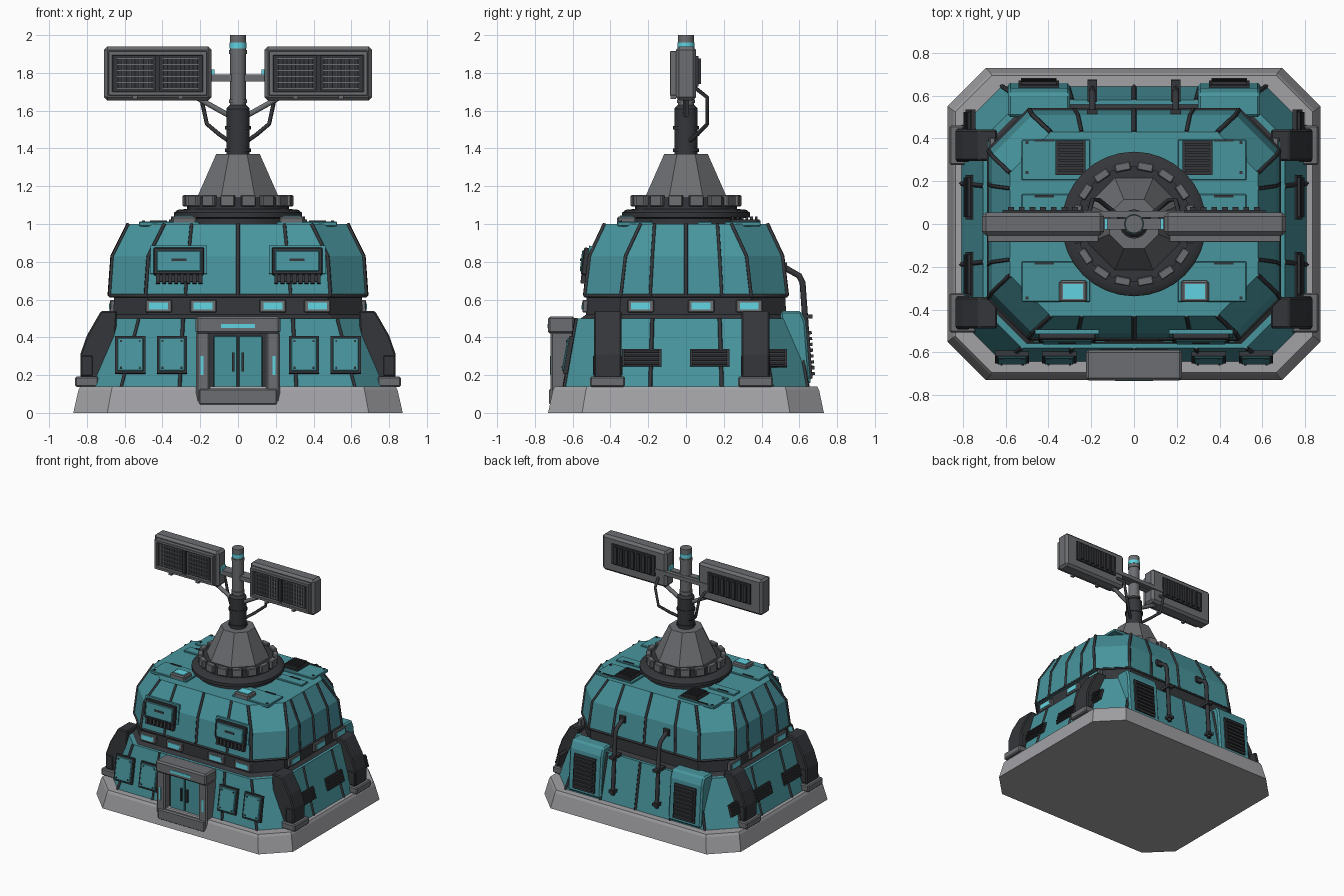
import bpy, bmesh
from math import pi, sin, cos, atan2, radians
from mathutils import Matrix, Vector

if "Cube" in bpy.data.objects:
    bpy.data.objects.remove(bpy.data.objects["Cube"])

def material(name, rgb):
    m = bpy.data.materials.new(name)
    m.diffuse_color = (*rgb, 1)
    m.use_nodes = True
    m.node_tree.nodes["Principled BSDF"].inputs["Base Color"].default_value = m.diffuse_color
    return m

TEAL = material("teal_paint", (0.065, 0.30, 0.34))
DARK = material("dark_metal", (0.035, 0.037, 0.042))
MID = material("mid_grey", (0.15, 0.155, 0.165))
PALE = material("pale_grey", (0.36, 0.36, 0.38))
GLOW = material("cyan_light", (0.12, 0.65, 0.75))
I = Matrix.Identity(4)
T = Matrix.Translation

def add(name, bm, mat, M=I, bevel=0, smooth=False):
    bmesh.ops.recalc_face_normals(bm, faces=bm.faces)
    me = bpy.data.meshes.new(name)
    bm.to_mesh(me)
    bm.free()
    me.materials.append(mat)
    if smooth:
        me.shade_smooth()
        me.set_sharp_from_angle(angle=radians(35))
    ob = bpy.data.objects.new(name, me)
    bpy.context.collection.objects.link(ob)
    ob.matrix_world = M
    if bevel:
        b = ob.modifiers.new("bevel", 'BEVEL')
        b.width, b.segments = bevel, 1
    return ob

def boxes(name, parts, mat, M=I, bevel=0):
    """One object from several (centre, size) boxes."""
    bm = bmesh.new()
    for c, s in parts:
        bmesh.ops.create_cube(bm, size=1, matrix=T(c) @ Matrix.Diagonal((*s, 1)))
    return add(name, bm, mat, M, bevel)

def loft(name, rings, mat, M=I, bevel=0, smooth=False):
    bm = bmesh.new()
    rows = [[bm.verts.new(p) for p in r] for r in rings]
    n = len(rows[0])
    for a, b in zip(rows, rows[1:]):
        for i in range(n):
            bm.faces.new((a[i], a[(i + 1) % n], b[(i + 1) % n], b[i]))
    bm.faces.new(rows[0])
    bm.faces.new(rows[-1])
    return add(name, bm, mat, M, bevel, smooth)

def octo(hx, hy, c, z):
    q = [(hx - c, -hy), (hx, -hy + c), (hx, hy - c), (hx - c, hy)]
    return [Vector((x, y, z)) for x, y in q + [(-x, -y) for x, y in q]]

def lathe(name, prof, mat, n=32, off=0.0):
    rings = [[(r * cos(off + 2 * pi * i / n), r * sin(off + 2 * pi * i / n), z) for i in range(n)] for r, z in prof]
    return loft(name, rings, mat, smooth=n > 8)

def tube(name, paths, r, mat, res=1):
    cu = bpy.data.curves.new(name, 'CURVE')
    cu.dimensions, cu.bevel_depth, cu.bevel_resolution, cu.use_fill_caps = '3D', r, res, True
    for pts in paths:
        sp = cu.splines.new('POLY')
        sp.points.add(len(pts) - 1)
        for p, v in zip(sp.points, pts):
            p.co = (*v, 1)
    tmp = bpy.data.objects.new(name + "_path", cu)
    bpy.context.collection.objects.link(tmp)
    me = bpy.data.meshes.new_from_object(tmp.evaluated_get(bpy.context.evaluated_depsgraph_get()))
    bpy.data.objects.remove(tmp)
    me.materials.clear()
    me.materials.append(mat)
    me.name = name
    bpy.context.collection.objects.link(bpy.data.objects.new(name, me))

# Hull tiers as (half x, half y, chamfer, z)
LOWER = [(0.81, 0.645, 0.19, 0.13), (0.705, 0.58, 0.18, 0.50)]
BAND = [(0.69, 0.565, 0.18, 0.495), (0.66, 0.53, 0.18, 0.52), (0.655, 0.525, 0.18, 0.64)]
UPPER = [(0.68, 0.535, 0.19, 0.62), (0.665, 0.51, 0.19, 0.83), (0.58, 0.43, 0.19, 1.0)]
SIDES = {"front": 0, "right": pi / 2, "back": pi, "left": -pi / 2}

def frame(side, tier, u, z):
    """Matrix on a hull wall: local -y points outward, z runs up the slope."""
    k = 1 if side in ("front", "back") else 0
    a, b = tier[0], tier[1]
    d = a[k] + (b[k] - a[k]) * (z - a[3]) / (b[3] - a[3])
    return Matrix.Rotation(SIDES[side], 4, 'Z') @ T((u, -d, z)) @ Matrix.Rotation(-atan2(a[k] - b[k], b[3] - a[3]), 4, 'X')

def louvre(name, M, w, h, n, upright=False):
    t = 0.012
    boxes(name + "_frame", [((0, 0, 0), (w, 0.02, h))], DARK, M)
    parts = []
    for i in range(n):
        f = (i + 0.5) / n - 0.5
        parts.append(((f * w * .92, -.014, 0), (w * .5 / n, .02, h - 2 * t)) if upright
                     else ((0, -.014, f * h * .92), (w - 2 * t, .02, h * .5 / n)))
    boxes(name + "_slats", parts, DARK, M)

# Foundation and hull
loft("foundation", [octo(.872, .73, .18, 0), octo(.845, .705, .175, .12), octo(.835, .695, .17, .14)], PALE)
loft("lower_hull", [octo(*r) for r in LOWER], TEAL)
loft("window_band", [octo(*r) for r in BAND], DARK)
loft("upper_hull", [octo(*r) for r in UPPER], TEAL)

# Dark seams on walls and corner edges
for nm, tier, us in (("lower", LOWER, ((-.31, 0, .31), (-.19, .19))), ("upper", UPPER, ((-.28, 0, .28), (-.19, 0, .19)))):
    rings = [octo(*r) for r in tier]
    paths = [[r[i] for r in rings] for i in range(8)]
    for s, ang in SIDES.items():
        k = 1 if s in ("front", "back") else 0
        R = Matrix.Rotation(ang, 4, 'Z')
        paths += [[R @ Vector((u * (1 - .06 * j), -r[k], r[3])) for j, r in enumerate(tier)] for u in us[1 - k]]
    tube(nm + "_seams", paths, 0.011, DARK, 0)
    tube(nm + "_rim", [rings[0] + rings[0][:1]], 0.009, DARK, 0)

# Windows in the band
for side, us in (("front", (-.42, -.185, .185, .42)), ("right", (-.24, .08, .335)), ("left", (-.335, -.08, .24))):
    for u in us:
        M = frame(side, BAND[1:], u, .565)
        boxes("window_frame", [((0, -.005, 0), (.14, .03, .066))], MID, M, .005)
        boxes("window_glass", [((0, -.012, 0), (.10, .024, .036))], GLOW, M)

# Front access panels
for s in (-1, 1):
    for u in (.35, .57):
        M = frame("front", LOWER, s * u, .305)
        boxes("access_panel_rim", [((0, -.008, 0), (.16, .025, .20))], DARK, M)
        boxes("access_panel", [((0, -.014, 0), (.138, .03, .178))], TEAL, M, .005)
        boxes("panel_bolts", [((x, -.03, z), (.01, .008, .01)) for x in (-.05, .05) for z in (-.07, .07)], DARK, M)
    # Upper front hatch with fins beneath
    M = frame("front", UPPER, s * .313, .80)
    boxes("hatch_back", [((-s * -.0, 0, .01), (.30, .02, .15))], TEAL, M)
    boxes("hatch_rim", [((0, -.015, 0), (.268, .04, .145))], DARK, M, .006)
    boxes("hatch_cover", [((0, -.022, 0), (.235, .042, .112))], TEAL, M, .005)
    boxes("hatch_slot", [((0, -.044, .005), (.08, .008, .014))], DARK, M)
    boxes("hatch_fins", [((-.11 + .032 * i, -.012, -.093), (.02, .04, .05)) for i in range(8)] + [((0, -.005, -.09), (.24, .02, .035))], DARK, M)

# Entrance
boxes("door_backing", [((0, -.61, .26), (.32, .10, .40))], DARK)
boxes("door_pillars", [((s * .185, -.655, .24), (.075, .125, .38)) for s in (-1, 1)], MID, bevel=.01)
boxes("door_sill", [((0, -.675, .085), (.42, .10, .09))], MID, bevel=.01)
boxes("door_hood", [((0, -.66, .465), (.45, .142, .092))], MID, bevel=.012)
boxes("door_leaves", [((s * .067, -.66, .27), (.125, .03, .275)) for s in (-1, 1)], TEAL, bevel=.004)
boxes("door_handles", [((s * .025, -.68, .27), (.012, .02, .10)) for s in (-1, 1)], DARK)
boxes("door_lights", [((s * .19, -.717, .25), (.016, .008, .10)) for s in (-1, 1)] + [((0, -.73, .46), (.18, .008, .022))], GLOW)

# Side vents and buttresses
for side, s in (("right", 1), ("left", -1)):
    for y in (-.235, .125, .43):
        louvre("side_vent", frame(side, LOWER, s * y, .29), .21, .095, 4)
    for y in (-.415, .368):
        prof = [(.66, .17), (.835, .17), (.835, .31), (.80, .41), (.725, .54), (.64, .54)]
        loft("buttress", [[(s * x, y + d, z) for x, z in prof] for d in (-.073, .073)], DARK, bevel=.008)
        boxes("buttress_foot", [((s * .80, y, .165), (.125, .185, .055))], MID, bevel=.008)
        boxes("buttress_sleeve", [((s * .80, y, .25), (.064, .155, .11))], DARK, bevel=.006)

# Rear ventilator housings and pipes
for s in (-1, 1):
    prof = [(.50, .15), (.66, .15), (.635, .48), (.61, .54), (.50, .54)]
    loft("rear_housing", [[(s * x, y, z) for y, z in prof] for x in (.30, .59)], TEAL, bevel=.012)
    louvre("rear_vent", Matrix.Rotation(pi, 4, 'Z') @ T((s * .445, -.65, .315)) @ Matrix.Rotation(-.075, 4, 'X'), .19, .27, 8)
    tube("rear_pipe", [[(s * .195, .48, .78), (s * .195, .53, .765), (s * .195, .60, .725), (s * .195, .617, .69), (s * .195, .652, .21)]], .016, DARK, 2)
    boxes("pipe_clamps", [((s * .195, .62, .51), (.045, .10, .022)), ((s * .195, .645, .24), (.045, .06, .022)), ((s * .195, .52, .77), (.05, .03, .05))], DARK)

# Roof panels, vents and lights
for s in (-1, 1):
    boxes("roof_panels", [((s * .365, .30, 1.0), (.32, .19, .024)), ((s * .41, .10, 1.0), (.23, .08, .024)), ((s * .365, -.27, 1.0), (.32, .19, .024))], TEAL, bevel=.004)
    boxes("roof_bolts", [((s * x, y, 1.013), (.014, .014, .01)) for x in (.27, .5) for y in (-.345, .24, .38)] + [((s * .42, y, 1.013), (.09, .01, .01)) for y in (-.185, .13, .39)], DARK)
    louvre("roof_vent", T((s * .296, .31, 1.015)) @ Matrix.Rotation(-pi / 2, 4, 'X'), .14, .16, 6)
    boxes("roof_light_frame", [((s * .285, -.315, 1.015), (.13, .10, .05))], MID, bevel=.008)
    boxes("roof_light", [((s * .285, -.315, 1.025), (.095, .07, .04))], GLOW)

# Turntable and mast
lathe("turntable", [(.30, .99), (.30, 1.03), (.338, 1.035), (.338, 1.06), (.32, 1.075), (.27, 1.08), (.27, 1.14), (.20, 1.14)], DARK)
for i in range(16):
    boxes("ring_block", [((.272, 0, 1.123), (.04, .075, .062))], MID, Matrix.Rotation((i + .5) * pi / 8, 4, 'Z'), .005)
lathe("mast_cone", [(.24, 1.12), (.23, 1.15), (.125, 1.37)], MID, 8, pi / 8)
lathe("mast_lower", [(.062, 1.36), (.062, 1.61), (.045, 1.63)], DARK, 20)
lathe("mast_upper", [(.042, 1.6), (.042, 2.0)], MID, 20)
for z, r, h, m in ((1.39, .068, .02, DARK), (1.51, .068, .02, DARK), (1.65, .048, .02, MID), (1.91, .047, .02, MID), (1.945, .0445, .03, GLOW)):
    lathe("mast_collar", [(r, z - h / 2), (r, z + h / 2)], m, 20)

# Antenna arm, struts and cables
boxes("cross_arm", [((0, 0, 1.773), (.32, .05, .036)), ((0, .045, 1.773), (.5, .03, .03))], MID)
for s in (-1, 1):
    boxes("arm_light", [((s * .132, 0, 1.79), (.014, .05, .055))], GLOW)
    tube("strut", [[(s * .04, 0, 1.57), (s * .22, 0, 1.67)]], .016, MID)
    tube("cable", [[(s * .05, .02, 1.44), (s * .10, .06, 1.475), (s * .165, .113, 1.53), (s * .195, .113, 1.67), (s * .21, .05, 1.72)]], .011, DARK)
    # Antenna panel with gridded screens in front, louvres behind
    M = T((s * .425, 0, 1.797))
    boxes("antenna_housing", [((0, 0, 0), (.57, .108, .286))], MID, M, .018)
    boxes("antenna_bezel", [((0, -.065, z), (.52, .04, .022)) for z in (-.107, .107)] + [((x, -.065, 0), (.022, .04, .236)) for x in (-.249, .249)], MID, M, .003)
    boxes("antenna_backing", [((0, -.054, 0), (.48, .014, .20)), ((0, -.063, 0), (.022, .03, .20))], DARK, M)
    for c in (-.12, .12):
        boxes("screen_grid", [((c - .09 + .0225 * i, -.064, 0), (.006, .01, .17)) for i in range(9)] + [((c, -.064, -.08 + .032 * i), (.19, .008, .005)) for i in range(6)], MID, M)
    louvre("antenna_rear_vent", M @ T((-s * .0, .056, .012)) @ Matrix.Rotation(pi, 4, 'Z'), .38, .16, 7, True)
    boxes("antenna_lugs", [((x, -.068, -.125), (.025, .03, .02)) for x in (-.12, .12)], MID, M)
